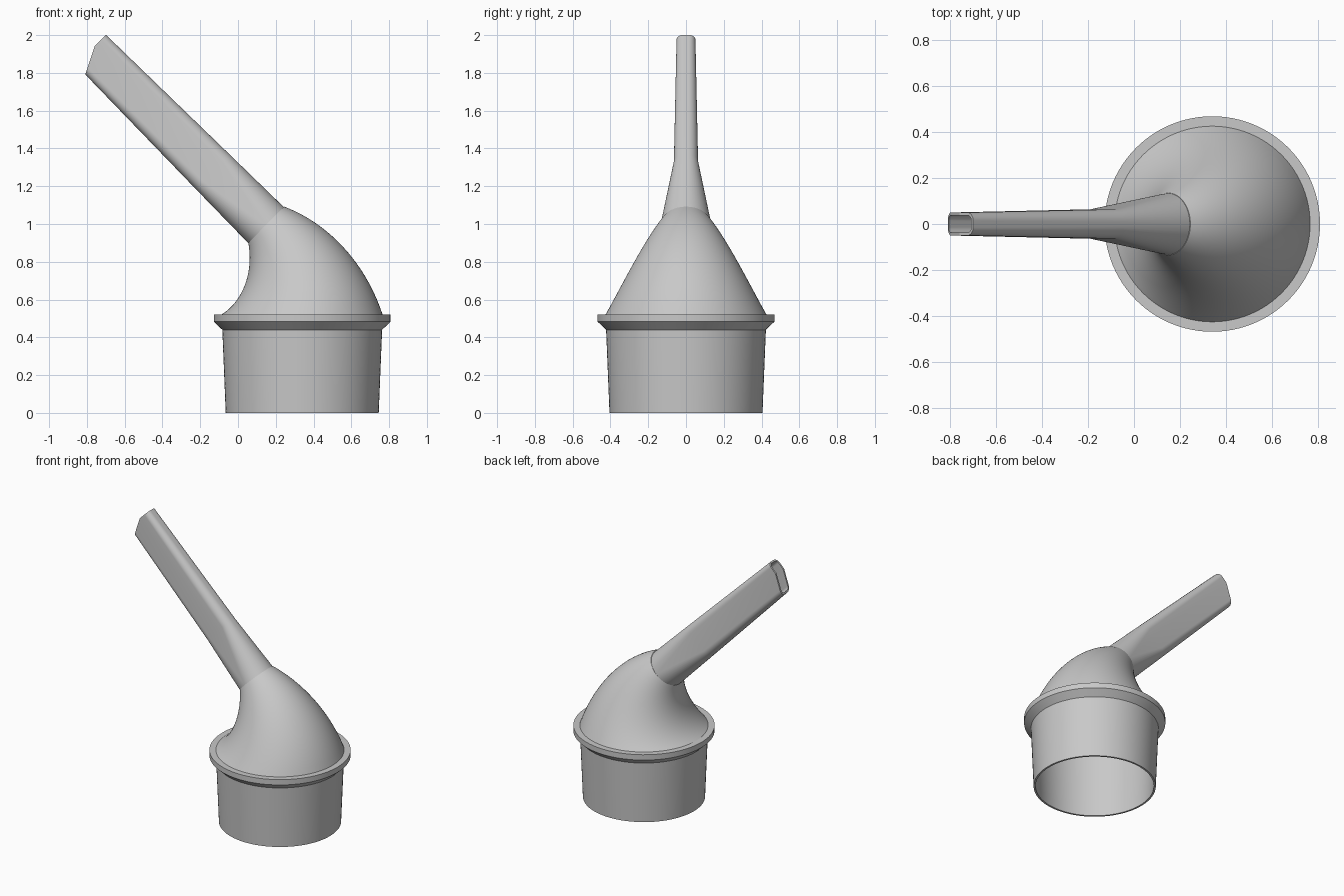
import bpy
import bmesh
from math import sin, cos, pi, radians, sqrt

if "Cube" in bpy.data.objects:
    bpy.data.objects.remove(bpy.data.objects["Cube"], do_unlink=True)

grey = bpy.data.materials.new("light grey plastic")
grey.use_nodes = True
COLOUR = (0.58, 0.58, 0.58, 1)
grey.diffuse_color = COLOUR
grey.node_tree.nodes["Principled BSDF"].inputs["Base Color"].default_value = COLOUR

WALL = 0.012
CUP_X = 0.34
SEGMENTS = 96


def loft(name, rings):
    """Skin a closed loop of rings into a thin-walled shell."""
    bm = bmesh.new()
    rows = [[bm.verts.new(p) for p in ring] for ring in rings]
    n = len(rows[0])
    for a, b in zip(rows, rows[1:] + rows[:1]):
        for i in range(n):
            j = (i + 1) % n
            bm.faces.new((a[i], a[j], b[j], b[i]))
    bmesh.ops.remove_doubles(bm, verts=bm.verts, dist=1e-5)
    bmesh.ops.recalc_face_normals(bm, faces=bm.faces)
    mesh = bpy.data.meshes.new(name)
    bm.to_mesh(mesh)
    bm.free()
    mesh.materials.append(grey)
    obj = bpy.data.objects.new(name, mesh)
    bpy.context.collection.objects.link(obj)
    bpy.ops.object.select_all(action="DESELECT")
    obj.select_set(True)
    bpy.context.view_layer.objects.active = obj
    bpy.ops.object.shade_smooth_by_angle(angle=radians(25))
    return obj


def circle():
    return [(cos(2 * pi * i / SEGMENTS), sin(2 * pi * i / SEGMENTS)) for i in range(SEGMENTS)]


# Tapered hollow cup with its flared collar
profile = [(0.405, 0), (0.423, 0.44), (0.468, 0.483), (0.468, 0.522),
           (0.425, 0.522), (0.41, 0.522), (0.392, 0)]
loft("cup_and_collar", [[(CUP_X + r * c, r * s, z) for c, s in circle()] for r, z in profile])

# Bent neck: shrinking circles fanned about a pivot
PIVOT_X, PIVOT_Z = -0.325, 0.522
STEPS = 20


def neck_ring(t, inset):
    angle = t * pi / 4
    near = 0.24 + 0.297 * t
    far = 1.09 - 0.284 * t
    mid, r = (near + far) / 2, (far - near) / 2 - inset
    return [(PIVOT_X + (mid + r * c) * cos(angle), r * s,
             PIVOT_Z + (mid + r * c) * sin(angle)) for c, s in circle()]


outer = [neck_ring(i / STEPS, 0) for i in range(STEPS + 1)]
inner = [neck_ring(i / STEPS, WALL) for i in range(STEPS, -1, -1)]
loft("bent_neck", outer + inner)

# Slanted tube: round at the neck, then a flat slot with a clipped tip
KINK = 0.028
CORNER_STEPS = 12


def tube_ring(v, half_u, half_y, corner, inset, clipped=False):
    half_u, half_y, corner = half_u - inset, half_y - inset, corner - inset
    points = []
    for quarter, (su, sy) in enumerate(((1, 1), (-1, 1), (-1, -1), (1, -1))):
        for i in range(CORNER_STEPS + 1):
            a = (quarter + i / CORNER_STEPS) * pi / 2
            points.append((su * (half_u - corner) + corner * cos(a),
                           sy * (half_y - corner) + corner * sin(a)))
        if quarter in (0, 2):
            points.append((min(KINK, half_u - corner), sy * half_y))
    ring = []
    for u, y in points:
        along = v - (max(0, KINK - u) * 0.5 if clipped else 0)
        across = 0.808 + u
        ring.append(((across - along) / sqrt(2), y, (across + along) / sqrt(2)))
    return ring


stations = [(0.597, 0.134, 0.134, 0.134, False),
            (1.0, 0.128, 0.064, 0.056, False),
            (1.909, 0.113, 0.05, 0.036, True)]
outer = [tube_ring(v, hu, hy, r, 0, c) for v, hu, hy, r, c in stations]
inner = [tube_ring(v, hu, hy, r, WALL, c) for v, hu, hy, r, c in reversed(stations)]
loft("slot_tube", outer + inner)
